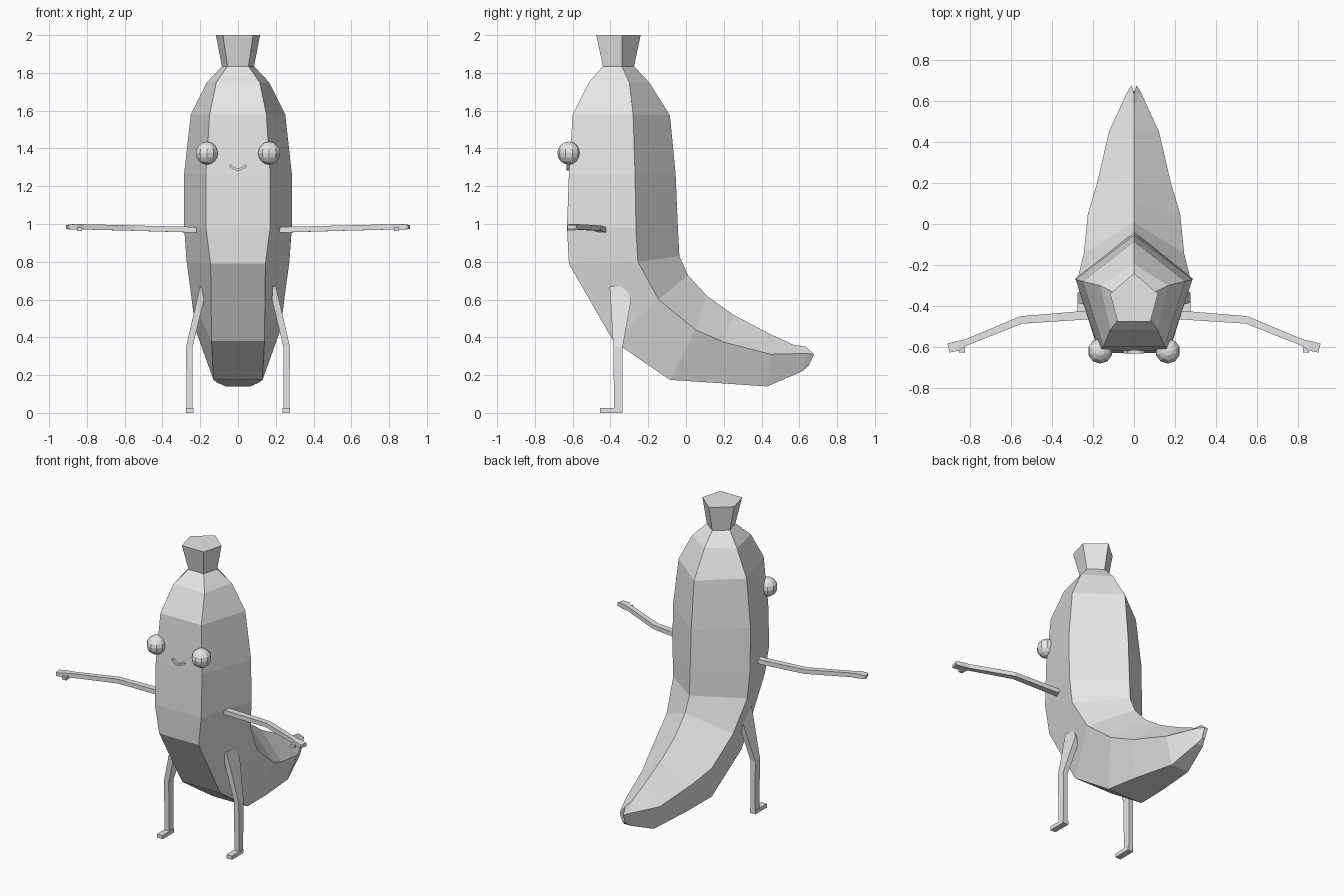
import bpy, bmesh, math
from mathutils import Vector

if "Cube" in bpy.data.objects:
    bpy.data.objects.remove(bpy.data.objects["Cube"])

grey = bpy.data.materials.new("light grey")
grey.diffuse_color = (0.8, 0.8, 0.8, 1)
grey.use_nodes = True
grey.node_tree.nodes["Principled BSDF"].inputs["Base Color"].default_value = grey.diffuse_color


def finish(name, bm, mirror=False):
    bmesh.ops.recalc_face_normals(bm, faces=bm.faces)
    me = bpy.data.meshes.new(name)
    bm.to_mesh(me)
    bm.free()
    me.materials.append(grey)
    ob = bpy.data.objects.new(name, me)
    bpy.context.collection.objects.link(ob)
    if mirror:
        mod = ob.modifiers.new("mirror", 'MIRROR')
        mod.use_mirror_merge = False
    return ob


def loft(bm, rings):
    """Skin a list of equal-length point rings and cap both ends."""
    loops = [[bm.verts.new(p) for p in r] for r in rings]
    n = len(loops[0])
    for a, b in zip(loops, loops[1:]):
        for i in range(n):
            j = (i + 1) % n
            bm.faces.new((a[i], a[j], b[j], b[i]))
    bm.faces.new(loops[0])
    bm.faces.new(loops[-1][::-1])


def box(bm, lo, hi):
    rect = lambda z: [(lo[0], lo[1], z), (hi[0], lo[1], z), (hi[0], hi[1], z), (lo[0], hi[1], z)]
    loft(bm, [rect(lo[2]), rect(hi[2])])


# Body: pentagon sections, each front (half width, y, z), side (half width, y, z), back (y, z)
sections = [
    (.08, -.475, 2, .117, -.34, 2, -.24, 2),
    (.055, -.44, 1.835, .085, -.34, 1.835, -.275, 1.835),
    (.115, -.515, 1.75, .165, -.30, 1.75, -.195, 1.75),
    (.15, -.60, 1.58, .25, -.28, 1.58, -.085, 1.575),
    (.17, -.62, 1.265, .285, -.27, 1.265, -.055, 1.265),
    (.17, -.63, .98, .285, -.265, .98, -.043, .98),
    (.145, -.62, .79, .272, -.255, .80, -.035, .83),
    (.14, -.385, .38, .245, -.145, .60, .01, .73),
    (.13, -.085, .175, .225, .05, .44, .11, .62),
    (.11, .14, .16, .18, .20, .375, .25, .52),
    (.065, .43, .14, .122, .45, .31, .45, .415),
    (.025, .615, .22, .035, .64, .315, .57, .36),
    (.01, .65, .25, .012, .678, .31, .635, .35),
]
bm = bmesh.new()
loft(bm, [[(-fw, fy, fz), (fw, fy, fz), (sw, sy, sz), (0, by, bz), (-sw, sy, sz)]
          for fw, fy, fz, sw, sy, sz, by, bz in sections])
finish("body", bm)

# Eyes
bm = bmesh.new()
bmesh.ops.create_uvsphere(bm, u_segments=10, v_segments=8, radius=.061)
bmesh.ops.translate(bm, verts=bm.verts, vec=(.165, -.62, 1.375))
finish("eyes", bm, True)

# Smiling mouth: a thin curved strip on the face
bm = bmesh.new()
rings = []
for i in range(9):
    a = math.radians(-155 + 130 * i / 8)
    o, n = Vector((.053 * math.cos(a), 0, 1.329 + .046 * math.sin(a))), Vector((math.cos(a), 0, math.sin(a)))
    p = o - n * .013
    rings.append([(o.x, -.632, o.z), (p.x, -.632, p.z), (p.x, -.612, p.z), (o.x, -.612, o.z)])
loft(bm, rings)
finish("mouth", bm)

# Arms: slim square sections from shoulder to fingertips (x, y, z, half depth, half height)
bm = bmesh.new()
arm = [(.21, -.443, .969, .021, .015), (.55, -.468, .978, .018, .014),
       (.82, -.578, .985, .015, .014), (.86, -.595, .985, .023, .015),
       (.905, -.605, .984, .022, .011)]
loft(bm, [[(x - .25 * d, y - d, z - h), (x + .25 * d, y + d, z - h),
           (x + .25 * d, y + d, z + h), (x - .25 * d, y - d, z + h)]
          for x, y, z, d, h in arm])
box(bm, (.825, -.627, .962), (.853, -.59, .982))  # thumb
finish("arms", bm, True)

# Legs: flared hip, knee and straight shin (inner x, outer x, front y, back y, z)
bm = bmesh.new()
leg = [(.185, .20, -.405, -.325, .67), (.18, .217, -.40, -.29, .60),
       (.24, .275, -.385, -.335, .35), (.24, .272, -.38, -.335, 0)]
loft(bm, [[(a, f, z), (b, f, z), (b, k, z), (a, k, z)] for a, b, f, k, z in leg])
finish("legs", bm, True)

# Feet
bm = bmesh.new()
box(bm, (.235, -.455, 0), (.275, -.335, .025))
finish("feet", bm, True)
